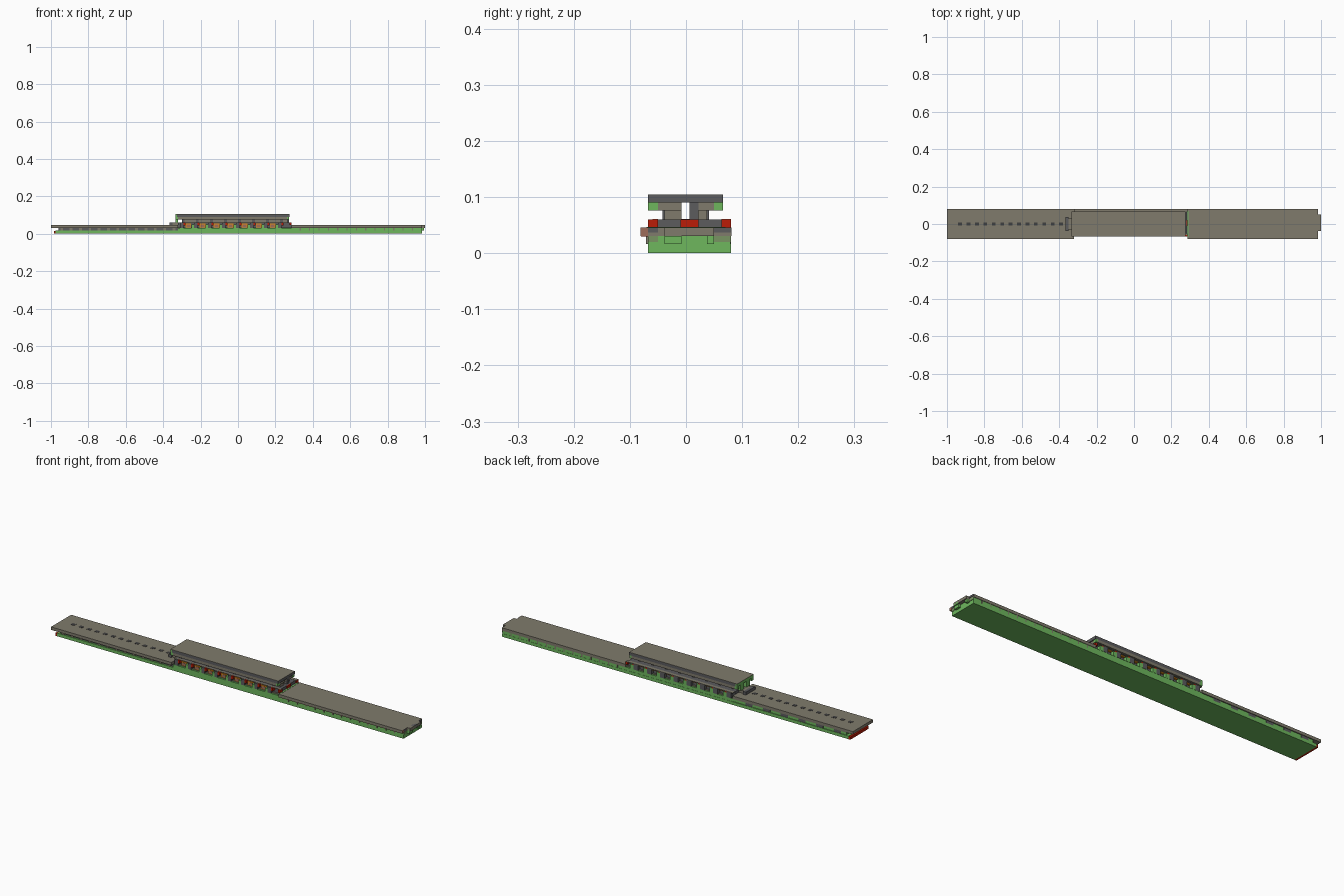
import bpy
import bmesh
from mathutils import Vector

if "Cube" in bpy.data.objects:
    bpy.data.objects.remove(bpy.data.objects["Cube"], do_unlink=True)


def material(name, rgb):
    colour = [(channel / 255) ** 2.2 for channel in rgb] + [1]
    mat = bpy.data.materials.new(name)
    mat.use_nodes = True
    mat.diffuse_color = colour
    mat.node_tree.nodes["Principled BSDF"].inputs["Base Color"].default_value = colour
    return mat


TAUPE = material("taupe stone", (127, 122, 108))
GRAY = material("dark gray", (92, 92, 94))
CHARCOAL = material("charcoal", (66, 66, 66))
GREEN = material("grass green", (110, 182, 94))
MOSS = material("moss", (120, 146, 98))
RED = material("red", (186, 34, 16))
ORANGE = material("lamp orange", (226, 138, 30))
BRICK = material("brick brown", (156, 108, 90))


def box(name, mat, along, across, height):
    """A box given by its ranges in x, y and z."""
    ranges = (along, across, height)
    low = Vector([min(pair) for pair in ranges])
    high = Vector([max(pair) for pair in ranges])
    bm = bmesh.new()
    bmesh.ops.create_cube(bm, size=1)
    bmesh.ops.scale(bm, verts=bm.verts, vec=high - low)
    bmesh.ops.translate(bm, verts=bm.verts, vec=(low + high) / 2)
    mesh = bpy.data.meshes.new(name)
    bm.to_mesh(mesh)
    bm.free()
    mesh.materials.append(mat)
    obj = bpy.data.objects.new(name, mesh)
    bpy.context.collection.objects.link(obj)
    return obj


def row(name, mat, start, length, across, height, step, count):
    """A box repeated along the platform."""
    obj = box(name, mat, (start, start + length), across, height)
    repeat = obj.modifiers.new("repeat", "ARRAY")
    repeat.count = count
    repeat.use_relative_offset = False
    repeat.use_constant_offset = True
    repeat.constant_offset_displace = (step, 0, 0)


# Positions along the platform
WEST, LEFT, RIGHT, EAST, TIP = -1, -.32, .285, .983, 1
ROOF_LEFT, ROOF_RIGHT = -.325, .275
ROOF_END = ROOF_LEFT - .01
BASE_LEFT = -.975
HALL = (LEFT, RIGHT)
BAY, BAYS, FIRST = .075, 8, -.31

# Positions across it
FRONT, BACK, EDGE, BACK_EDGE = -.068, .08, -.081, .081
INNER, BACK_INNER = -.05, .063
WALL, WALL_IN, BACK_WALL_IN, BACK_WALL = -.038, -.008, .006, .037
ROOF_BACK = .066

# Levels
SLAB, UNDER, DECK, LEDGE, SOFFIT, EAVE, SLATE, TOP = (
    .016, .031, .046, .06, .076, .09, .1035, .105)

# Ground slab, with a red buffer under the overhanging end
box("base", GREEN, (BASE_LEFT, EAST), (FRONT, BACK), (0, SLAB))
box("end_buffer", RED, (BASE_LEFT - .01, BASE_LEFT), (FRONT, BACK), (0, .014))

# Platform body: dark panelled front, green back, then a grassy half
body = (SLAB, UNDER)
box("dark_body", GRAY, (-.96, LEFT), (-.06, .06), body)
row("front_panels", TAUPE, -.95, .015, (-.066, -.06), body, .05, 13)
box("green_back", GREEN, (-.96, LEFT), (.06, .076), body)
row("back_vents", GRAY, -.93, .04, (.07, .078), body, .1, 6)
box("grassy_body", GREEN, (LEFT, EAST), (FRONT, .079), body)
row("body_posts", TAUPE, .33, .006, (-.071, BACK), body, .05, 13)

# Decks
deck = (UNDER, DECK)
box("long_deck", TAUPE, (WEST, LEFT), (EDGE, BACK_EDGE), deck)
row("deck_slots", CHARCOAL, -.94, .02, (-.009, .009), (DECK - .001, DECK + .001), .045, 13)
box("short_deck", TAUPE, (RIGHT, EAST), (EDGE, BACK_EDGE), deck)
box("short_deck_red_line", RED, (RIGHT, EAST), (-.08, FRONT), (UNDER - .001, UNDER))
box("deck_joint", GREEN, (RIGHT, RIGHT + .007), (-.07, .07), (DECK, DECK + .001))
box("station_floor", GRAY, HALL, (INNER, BACK_INNER), deck)

# Coloured facings on the far end of the short deck
facing = (EAST, EAST + .002)
box("end_front_facing", BRICK, facing, (EDGE, FRONT), deck)
for side, outer, inner in (("front", FRONT, INNER), ("back", BACK, -INNER)):
    box(side + "_gray_facing", GRAY, facing, (outer, inner), (.037, DECK))
    box(side + "_moss_facing", MOSS, facing, (outer, inner), (.02, UNDER))

# Stepped tab at the far end
box("end_tab", TAUPE, (EAST, TIP), (WALL, -INNER), deck)
box("end_tab_door", GRAY, (EAST, TIP), (WALL_IN, .02), (UNDER, DECK))
box("end_tab_green", GREEN, (.99, TIP), (WALL, WALL_IN), (UNDER - .001, .04))
box("tab_front_foot", GREEN, (EAST, .995), (WALL, WALL_IN), body)
box("tab_back_foot", GREEN, (EAST, .995), (BACK_WALL, -INNER), body)

# Lower storey: core, end panel and steps
storey = (DECK, LEDGE)
box("storey_core", GRAY, (LEFT, .28), (INNER, BACK_INNER), storey)
box("storey_end_panel", RED, (.28, RIGHT), (-.01, .022), storey)
box("left_step", TAUPE, (-.36, LEFT), (-.03, .03), storey)
box("left_step_cap", GRAY, (-.365, -.35), (WALL, -WALL), (DECK, LEDGE + .001))

# Bays on the front: red and green blocks round framed lamps
across = (FRONT, INNER)
row("front_piers", GRAY, FIRST, .018, across, (UNDER, LEDGE), BAY, BAYS)
row("front_red_blocks", RED, FIRST + .018, .01, across, (.044, LEDGE), BAY, BAYS)
row("front_green_blocks", GREEN, -.249, .014, across, (UNDER, .05), BAY, BAYS - 1)
row("front_lamps", ORANGE, -.28, .03, (-.057, INNER), (.034, .054), BAY, BAYS - 1)
row("front_lamp_panes", BRICK, -.276, .022, (-.058, -.057), (.037, .049), BAY, BAYS - 1)

# Bays on the back: mostly green, with lamps hung below the ledge
across = (BACK_INNER, BACK)
row("back_piers", GRAY, FIRST, .025, across, (UNDER, LEDGE), BAY, BAYS)
row("back_green_blocks", GREEN, FIRST + .025, .02, across, (UNDER, .054), BAY, BAYS)
row("back_red_blocks", RED, FIRST + .025, .01, across, (.054, LEDGE), BAY, BAYS)
row("back_lamps", ORANGE, -.262, .024, (BACK_INNER, .073), (.052, .057), BAY, BAYS - 1)

# End blocks, sills and ledges of the storey
for side, outer, inner, lip in (("front", FRONT, INNER, -.06), ("back", BACK, BACK_INNER, BACK)):
    box(side + "_end_block", RED, (ROOF_RIGHT, RIGHT + .001), (outer, inner), storey)
    box(side + "_sill", TAUPE, HALL, ((outer + inner) / 2, inner), (UNDER, .034))
    box(side + "_ledge", TAUPE, HALL, (lip, inner), (.058, LEDGE + .001))

# Upper storey and canopy: two walls with an open passage between
upper = (LEDGE, EAVE)
eave = (SOFFIT, EAVE)
for side, wall, inside, rim in (("front", WALL, WALL_IN, FRONT),
                                ("back", BACK_WALL, BACK_WALL_IN, ROOF_BACK)):
    out = 1 if wall > 0 else -1
    bracket = out * -INNER
    box(side + "_wall", TAUPE, (-.3, .265), (wall, inside), upper)
    row(side + "_wall_piers", GRAY, -.3, .015, (wall, wall + out * .004), upper, BAY, BAYS)
    box(side + "_left_post", GREEN, (ROOF_END, LEFT), (wall, out * .01), upper)
    box(side + "_soffit", TAUPE, (FIRST, .27), (bracket, inside), eave)
    box(side + "_eave_board", TAUPE, (LEFT, .262), (rim, rim - out * .008), eave)
    box(side + "_right_eave_end", GREEN, (.262, .272), (rim, bracket), eave)
    box(side + "_left_eave_end", GREEN, (ROOF_END, LEFT), (rim, bracket), eave)
box("back_wall_end", GRAY, (.265, .272), (BACK_WALL_IN, .022), upper)

# Roof with a stone top
box("roof", GRAY, (ROOF_LEFT, ROOF_RIGHT), (FRONT, ROOF_BACK), (EAVE, SLATE))
box("roof_end_cap", GREEN, (ROOF_END, ROOF_LEFT), (FRONT, ROOF_BACK), (EAVE, SLATE))
box("roof_top", TAUPE, (ROOF_END, ROOF_RIGHT), (FRONT, ROOF_BACK), (SLATE, TOP))
